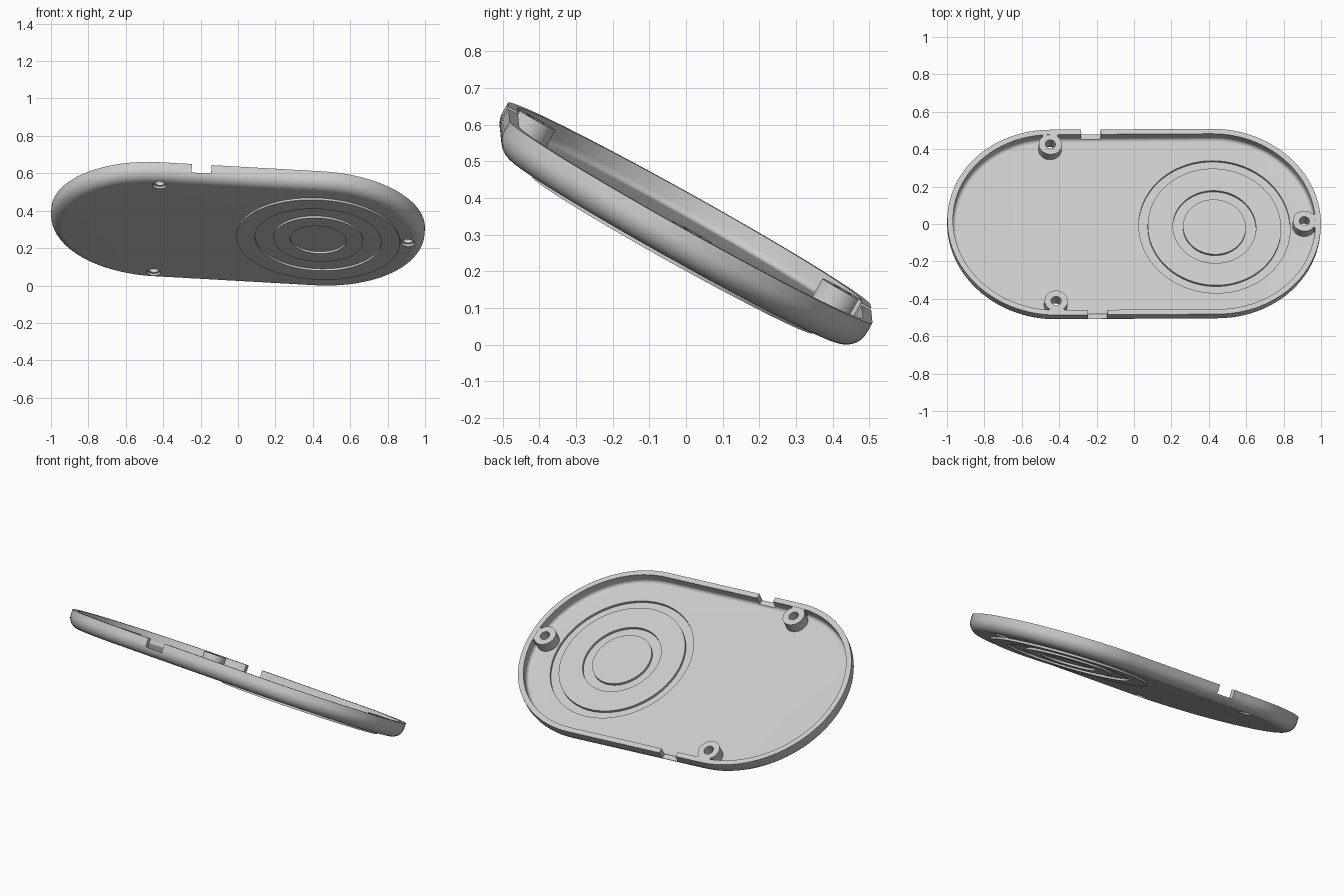
import bpy, bmesh, math
from mathutils import Vector, Matrix

if "Cube" in bpy.data.objects:
    bpy.data.objects.remove(bpy.data.objects["Cube"])

HALF, RAD, DEPTH = 0.433, 0.567, 0.092    # straight half length, end radius, height
WALL, FLOOR, ROUND, FILLET = 0.03, 0.032, 0.062, 0.02
SEG = 48

grey = bpy.data.materials.new("light grey")
grey.use_nodes = True
colour = (0.6, 0.6, 0.6, 1)
grey.diffuse_color = colour
grey.node_tree.nodes["Principled BSDF"].inputs["Base Color"].default_value = colour
parts = []


def make(name, bm, cutter=False):
    bmesh.ops.recalc_face_normals(bm, faces=bm.faces)
    mesh = bpy.data.meshes.new(name)
    bm.to_mesh(mesh)
    bm.free()
    mesh.materials.append(grey)
    obj = bpy.data.objects.new(name, mesh)
    bpy.context.collection.objects.link(obj)
    if not cutter:
        parts.append(obj)
    return obj


def bridge(bm, a, b):
    n = len(a)
    for i in range(n):
        bm.faces.new((a[i], a[(i + 1) % n], b[(i + 1) % n], b[i]))


def stadium(bm, inset, z):
    verts = []
    for side in (1, -1):
        for i in range(SEG + 1):
            a = math.pi * (i / SEG - 0.5)
            r = RAD - inset
            verts.append(bm.verts.new((side * (HALF + r * math.cos(a)), side * r * math.sin(a), z)))
    return verts


def tube(name, centre, r_in, r_out, low, high, cutter=False):
    """Ring with a rectangular section; r_in of 0 gives a solid disc."""
    bm = bmesh.new()
    section = [(r_out, low), (r_out, high)]
    if r_in:
        section += [(r_in, high), (r_in, low)]
    loops = []
    for r, z in section:
        angles = [2 * math.pi * i / 96 for i in range(96)]
        loops.append([bm.verts.new((centre[0] + r * math.cos(a), centre[1] + r * math.sin(a), z))
                      for a in angles])
    for a, b in zip(loops, loops[1:]):
        bridge(bm, a, b)
    if r_in:
        bridge(bm, loops[-1], loops[0])
    else:
        bm.faces.new(loops[0])
        bm.faces.new(loops[1])
    return make(name, bm, cutter)


def box(name, centre, size, cutter=False):
    bm = bmesh.new()
    bmesh.ops.create_cube(bm, size=1, matrix=Matrix.Translation(centre) @ Matrix.Diagonal((*size, 1)))
    return make(name, bm, cutter)


# Tray shell: outer wall with rounded foot, inner wall with small fillet
floor_z = FLOOR - DEPTH
quarter = [math.pi / 2 * i / 10 for i in range(11)]
outer = [(ROUND * (1 - math.sin(a)), ROUND * (1 - math.cos(a)) - DEPTH) for a in quarter]
inner = [(WALL + FILLET * (1 - math.cos(a)), floor_z + FILLET * (1 - math.sin(a))) for a in quarter]
bm = bmesh.new()
loops = [stadium(bm, i, z) for i, z in outer + [(0, 0), (WALL, 0)] + inner]
for a, b in zip(loops, loops[1:]):
    bridge(bm, a, b)
bm.faces.new(loops[0])
bm.faces.new(loops[-1])
shell = make("tray_shell", bm)

# Screw posts sit near the walls; each has a web flaring into the wall
reach = RAD - 0.088
posts = [("back", (-HALF, reach), math.pi / 2), ("front", (-HALF, -reach), -math.pi / 2),
         ("end", (HALF + reach, 0), 0)]
cutters = []
for name, spot, turn in posts:
    tube(name + "_screw_post", spot, 0.027, 0.062, 0.014 - DEPTH, -0.001)
    cutters.append(tube(name + "_hole_cutter", spot, 0, 0.037, -0.2, floor_z + 0.005, True))
    half = [(0.04, 0.037), (0.05, 0.037), (0.056, 0.042), (0.062, 0.058), (0.072, 0.058)]
    outline = half + [(x, -y) for x, y in reversed(half)]
    bm = bmesh.new()
    face = bm.faces.new([bm.verts.new((x, y, floor_z - 0.005)) for x, y in outline])
    ext = bmesh.ops.extrude_face_region(bm, geom=[face])
    bmesh.ops.translate(bm, vec=(0, 0, -floor_z + 0.004),
                        verts=[v for v in ext["geom"] if isinstance(v, bmesh.types.BMVert)])
    bm.transform(Matrix.Translation((*spot, 0)) @ Matrix.Rotation(turn, 4, "Z"))
    make(name + "_post_web", bm)

# Notches through both long walls
for side in (1, -1):
    cutters.append(box("notch_cutter", (-0.213, side * RAD, 0), (0.105, 0.12, 0.1), True))

# Circular grooves in the floor, with raised bands beneath them
ring_centre = (HALF, 0)
for name, groove, band in (("large", (0.357, 0.405), (0.338, 0.438)),
                           ("small", (0.168, 0.222), (0.15, 0.24))):
    cutters.append(tube(name + "_groove_cutter", ring_centre, *groove, floor_z - 0.014, 0.01, True))
    tube(name + "_raised_band", ring_centre, *band, -DEPTH - 0.012, -DEPTH + 0.005)

bpy.context.view_layer.objects.active = shell
for cutter in cutters:
    mod = shell.modifiers.new("cut", "BOOLEAN")
    mod.operation, mod.solver, mod.object = "DIFFERENCE", "EXACT", cutter
    bpy.ops.object.modifier_apply(modifier=mod.name)
for cutter in cutters:
    bpy.data.objects.remove(cutter)

# Lean the whole tray, then centre it and stand it on the ground
n = Vector((0.053, 0.558, 1)).normalized()
u = Vector((1, 0.006, -0.056))
u = (u - n * u.dot(n)).normalized()
lean = Matrix((u, n.cross(u), n)).transposed().to_4x4()
for obj in parts:
    obj.data.transform(lean)
points = [v.co for obj in parts for v in obj.data.vertices]
low = Vector([min(p[i] for p in points) for i in range(3)])
high = Vector([max(p[i] for p in points) for i in range(3)])
shift = Vector((-(low.x + high.x) / 2, -(low.y + high.y) / 2, -low.z))

bpy.ops.object.select_all(action="DESELECT")
for obj in parts:
    obj.data.transform(Matrix.Translation(shift))
    obj.select_set(True)
bpy.ops.object.shade_smooth_by_angle(angle=math.radians(30))
